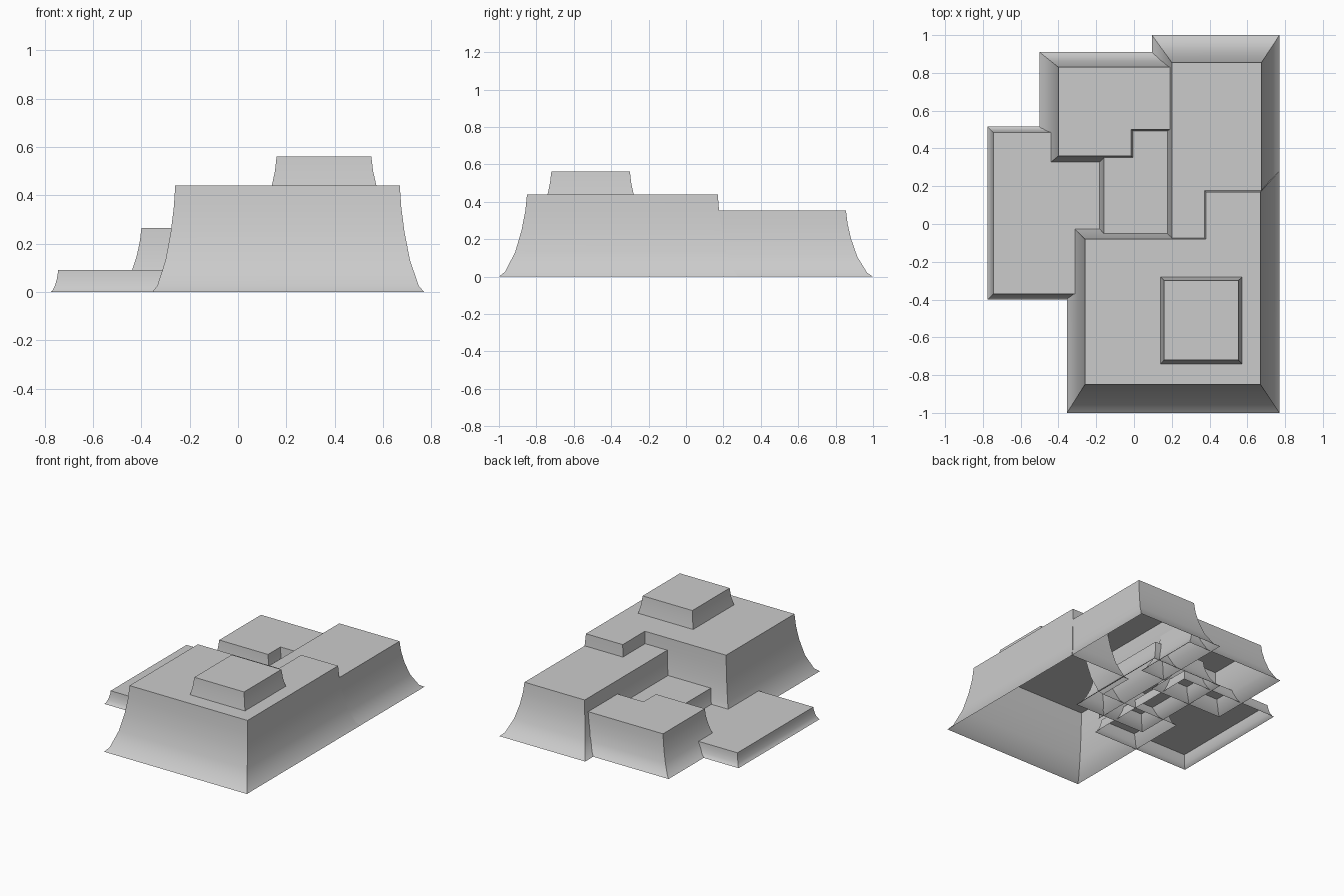
import bpy, bmesh, math

if "Cube" in bpy.data.objects:
    bpy.data.objects.remove(bpy.data.objects["Cube"])

# Concave wall profile: (height fraction, outward fraction)
FLARE = [(1, 0), (.8, .06), (.57, .19), (.3, .42), (.06, .78), (0, 1)]
STEEP = [(1, 0), (.5, .35), (0, 1)]


def rect(x0, x1, y0, y1):
    return [(x0, y0), (x1, y0), (x1, y1), (x0, y1)]


def block(name, top, base, z1, z0=0, profile=FLARE, open_sides=()):
    """Open-bottomed block whose walls sweep from the top outline to the base outline."""
    bm = bmesh.new()
    loops = []
    for h, f in profile:
        loops.append([bm.verts.new((t[0] + (b[0] - t[0]) * f,
                                    t[1] + (b[1] - t[1]) * f,
                                    z0 + (z1 - z0) * h)) for t, b in zip(top, base)])
    bm.faces.new(loops[0])
    n = len(top)
    for upper, lower in zip(loops, loops[1:]):
        for i in range(n):
            if i not in open_sides:
                j = (i + 1) % n
                bm.faces.new((lower[i], lower[j], upper[j], upper[i]))
    mesh = bpy.data.meshes.new(name)
    bm.to_mesh(mesh)
    bm.free()
    ob = bpy.data.objects.new(name, mesh)
    bpy.context.collection.objects.link(ob)
    bpy.ops.object.select_all(action='DESELECT')
    ob.select_set(True)
    bpy.context.view_layer.objects.active = ob
    bpy.ops.object.shade_smooth_by_angle(angle=math.radians(40))
    return ob


# Tall L-shaped block at the front
block("front_block",
      [(-.26, -.85), (.67, -.85), (.67, .17), (.38, .17), (.38, -.08), (-.26, -.08)],
      [(-.355, -1), (.77, -1), (.77, .28), (.28, .28), (.28, .015), (-.355, .015)], .44)

# Small slab on top of the front block
block("top_slab", rect(.16, .552, -.72, -.30), rect(.14, .573, -.74, -.28),
      .562, .44, STEEP)

# Back right block, running into the front block
block("back_right_block", rect(.20, .675, -.10, .855), rect(.095, .77, -.25, 1),
      .355, open_sides=(0,))

# L-shaped block at the back
block("back_block",
      [(-.40, .36), (-.015, .36), (-.015, .50), (.19, .50), (.19, .83), (-.40, .83)],
      [(-.50, .28), (.085, .28), (.085, .42), (.29, .42), (.29, .91), (-.50, .91)], .265)

# Low slab on the left
block("left_slab", rect(-.745, -.03, -.37, .485), rect(-.775, 0, -.40, .515), .09)

# Middle block filling the gap
block("middle_block", rect(-.16, .25, -.12, .52), rect(-.24, .33, -.20, .60), .19)
